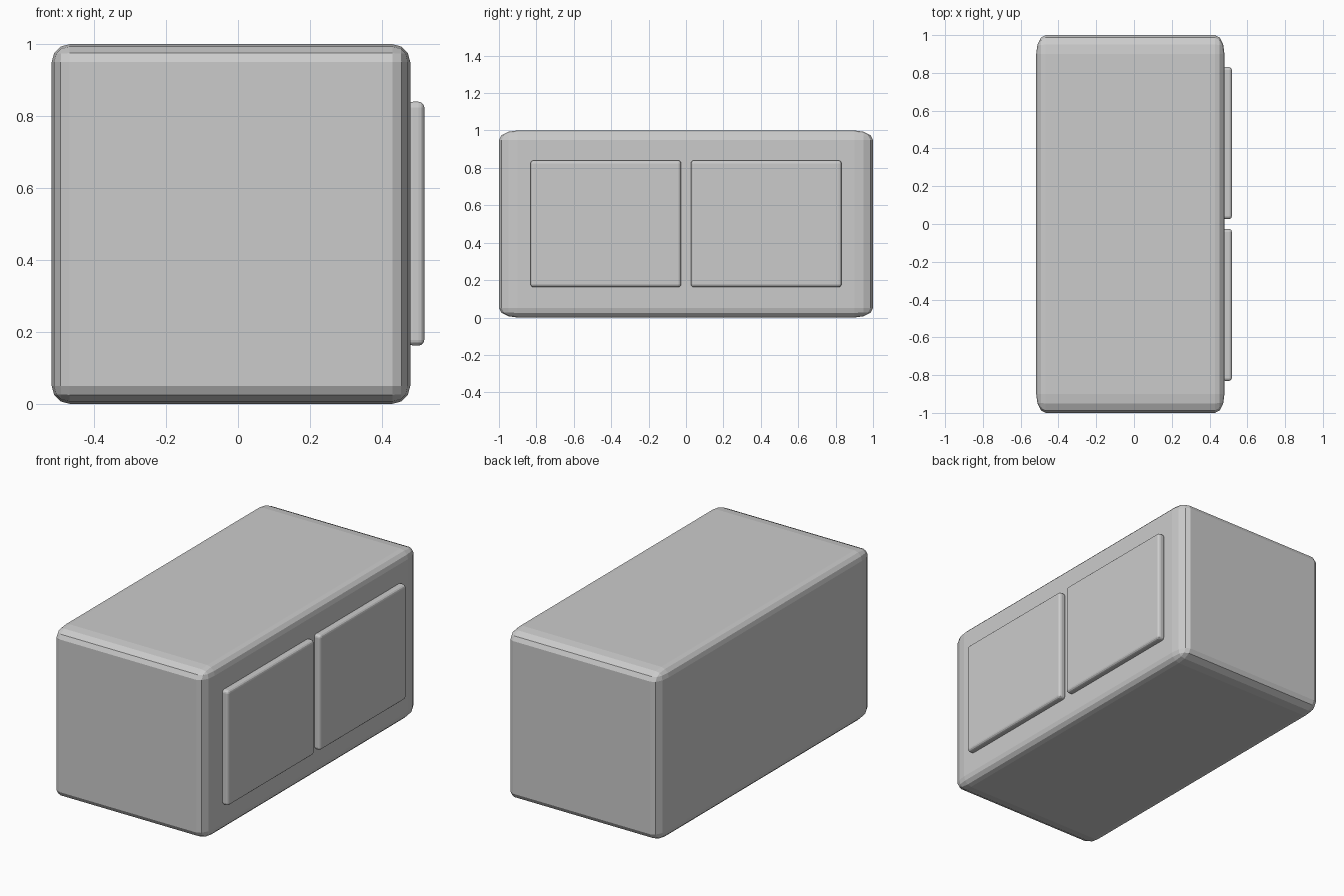
import bpy

if "Cube" in bpy.data.objects:
    bpy.data.objects.remove(bpy.data.objects["Cube"])


def rounded_box(name, lo, hi, bevel, stretch_y=1.0):
    """Box between two corners with rounded edges; stretch_y elongates the rounding along y."""
    size = [b - a for a, b in zip(lo, hi)]
    mid = [(a + b) / 2 for a, b in zip(lo, hi)]
    bpy.ops.mesh.primitive_cube_add(size=1, location=mid)
    ob = bpy.context.object
    ob.name = name
    ob.scale = (size[0], size[1] / stretch_y, size[2])
    bpy.ops.object.transform_apply(location=False, rotation=False, scale=True)
    ob.scale.y = stretch_y
    mod = ob.modifiers.new("rounding", 'BEVEL')
    mod.width = bevel
    mod.segments = 3
    mod.limit_method = 'NONE'
    return ob


# cabinet body, its rounding stretched along the length
rounded_box("cabinet_body", (-0.518, -1, 0), (0.479, 1, 1), 0.05, 2.0)

# two door panels on the right side
for side, label in ((-1, "front"), (1, "back")):
    y0, y1 = sorted((side * 0.026, side * 0.831))
    rounded_box(label + "_door", (0.471, y0, 0.162), (0.518, y1, 0.84), 0.016)
